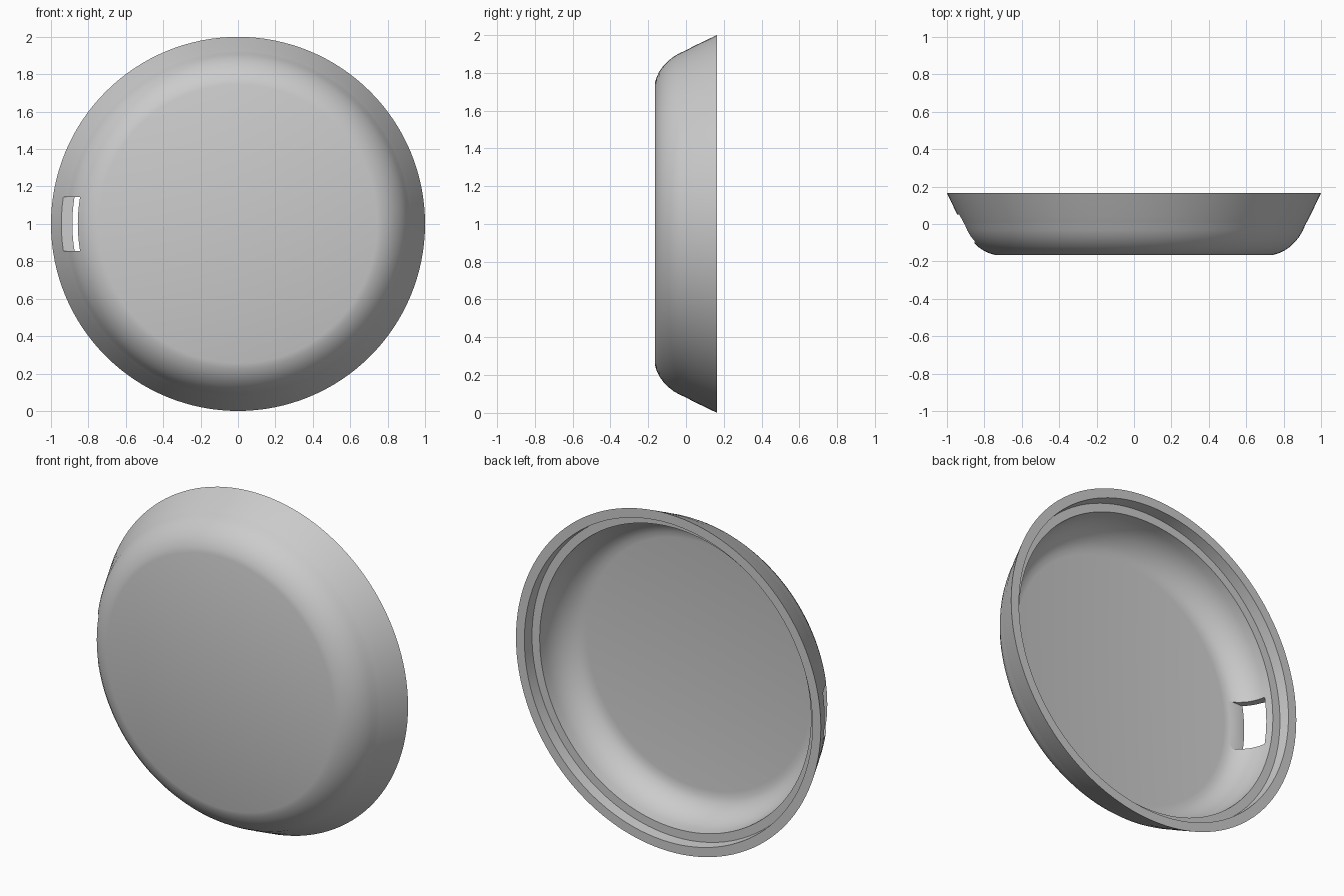
import bpy, bmesh, math
from mathutils import Matrix, Vector

if "Cube" in bpy.data.objects:
    bpy.data.objects.remove(bpy.data.objects["Cube"])

SEGMENTS = 128

grey = bpy.data.materials.new("plain_grey")
grey.use_nodes = True
colour = (0.6, 0.6, 0.6, 1)
grey.diffuse_color = colour
grey.node_tree.nodes["Principled BSDF"].inputs["Base Color"].default_value = colour


def lathe(name, profile):
    """Spin (radius, y) points around the y axis, standing on z = 0."""
    bm = bmesh.new()
    verts = [bm.verts.new((r, y, 0)) for r, y in profile]
    edges = [bm.edges.new(pair) for pair in zip(verts, verts[1:])]
    bmesh.ops.spin(bm, geom=verts + edges, cent=(0, 0, 0), axis=(0, 1, 0),
                   angle=math.tau, steps=SEGMENTS, use_merge=True)
    bmesh.ops.remove_doubles(bm, verts=bm.verts, dist=1e-5)
    bmesh.ops.recalc_face_normals(bm, faces=bm.faces)
    bmesh.ops.translate(bm, verts=bm.verts, vec=(0, 0, 1))
    mesh = bpy.data.meshes.new(name)
    bm.to_mesh(mesh)
    bm.free()
    obj = bpy.data.objects.new(name, mesh)
    bpy.context.collection.objects.link(obj)
    mesh.materials.append(grey)
    return obj


# Outer skin: flat front, rounded shoulder, flared rim
outer = [(0, -0.165), (0.745, -0.165), (0.775, -0.156), (0.805, -0.142),
         (0.835, -0.121), (0.862, -0.095), (0.885, -0.066), (0.903, -0.035),
         (0.915, -0.007), (0.925, 0.012), (0.94, 0.04), (1.0, 0.165)]
# Back rim, stepped ledge, and hollow inside
inner = [(0.945, 0.165), (0.94, 0.10), (0.89, 0.10), (0.886, 0.05),
         (0.878, 0.015), (0.865, -0.018), (0.847, -0.048), (0.823, -0.075),
         (0.795, -0.097), (0.765, -0.11), (0.73, -0.115), (0, -0.115)]
dish = lathe("dish_shell", outer + inner)

# Side slot cut through the wall
bpy.ops.mesh.primitive_cube_add(size=1, location=(-0.85, -0.025, 1.0))
cutter = bpy.context.object
cutter.name = "slot_cutter"
cutter.scale = (0.5, 0.15, 0.29)
cutter.hide_render = True

slot = dish.modifiers.new("side_slot", 'BOOLEAN')
slot.operation = 'DIFFERENCE'
slot.solver = 'EXACT'
slot.object = cutter
bpy.ops.object.select_all(action='DESELECT')
dish.select_set(True)
bpy.context.view_layer.objects.active = dish
bpy.ops.object.modifier_apply(modifier=slot.name)
bpy.data.objects.remove(cutter)

bpy.ops.object.shade_smooth_by_angle(angle=math.radians(30))
